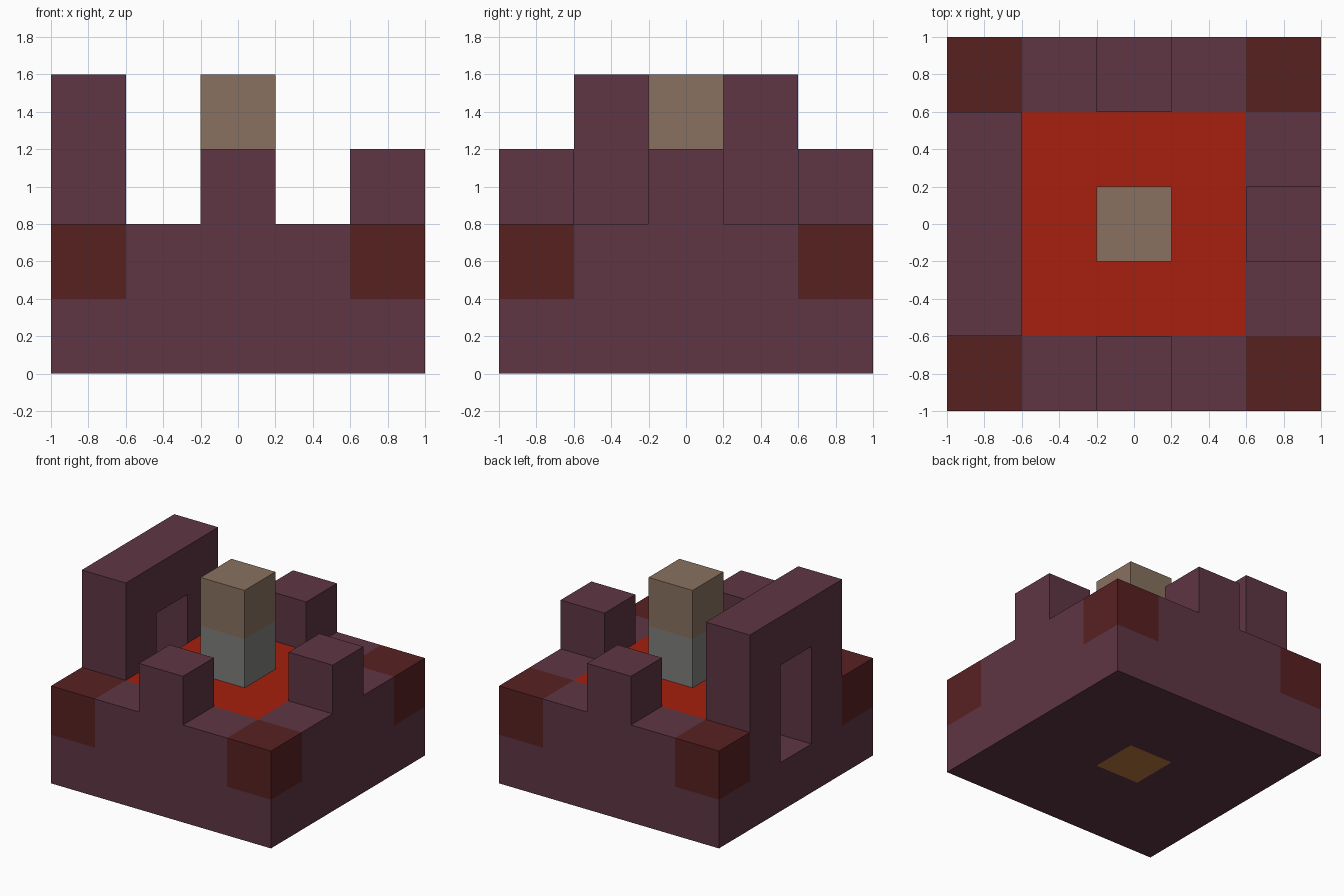
import bpy
import bmesh
from mathutils import Vector

CELL = 0.4

cube = bpy.data.objects.get("Cube")
if cube:
    bpy.data.objects.remove(cube, do_unlink=True)


def linear(c):
    c /= 255
    return c / 12.92 if c <= 0.04045 else ((c + 0.055) / 1.055) ** 2.4


def material(name, rgb):
    colour = [linear(c) for c in rgb] + [1]
    mat = bpy.data.materials.new(name)
    mat.use_nodes = True
    mat.diffuse_color = colour
    bsdf = mat.node_tree.nodes["Principled BSDF"]
    bsdf.inputs["Base Color"].default_value = colour
    bsdf.inputs["Roughness"].default_value = 0.9
    return mat


PLUM = material("plum stone", (94, 53, 68))
MAROON = material("maroon corner", (88, 33, 33))
RED = material("red floor", (166, 32, 14))
TAN = material("tan cap", (136, 113, 96))
GREY = material("grey stone", (126, 128, 125))
OCHRE = material("ochre core", (188, 120, 62))

DIRECTIONS = [Vector(d) for d in
              ((1, 0, 0), (-1, 0, 0), (0, 1, 0), (0, -1, 0), (0, 0, 1), (0, 0, -1))]


def block_part(name, cells, colour_of):
    """Outer shell of a set of grid cells, coloured cell by cell."""
    bm = bmesh.new()
    mats = []
    for cell in sorted(cells):
        mat = colour_of(*cell)
        if mat not in mats:
            mats.append(mat)
        centre = Vector(cell) + Vector((0, 0, 0.5))
        for n in DIRECTIONS:
            if tuple(int(a + b) for a, b in zip(cell, n)) in cells:
                continue
            u = Vector((n.y, n.z, n.x))
            v = n.cross(u)
            corners = [centre + (n + u * a + v * b) / 2
                       for a, b in ((1, 1), (-1, 1), (-1, -1), (1, -1))]
            face = bm.faces.new([bm.verts.new(p * CELL) for p in corners])
            face.material_index = mats.index(mat)
    bmesh.ops.remove_doubles(bm, verts=bm.verts, dist=0.001)
    # Merge flat neighbours that share a colour
    bmesh.ops.dissolve_limit(bm, angle_limit=0.01, verts=bm.verts, edges=bm.edges,
                             delimit={'MATERIAL'})
    mesh = bpy.data.meshes.new(name)
    bm.to_mesh(mesh)
    bm.free()
    for mat in mats:
        mesh.materials.append(mat)
    obj = bpy.data.objects.new(name, mesh)
    bpy.context.collection.objects.link(obj)
    return obj


def base_colour(x, y, z):
    if z == 0:
        return OCHRE if x == y == 0 else PLUM
    if abs(x) == abs(y) == 2:
        return MAROON
    return RED if max(abs(x), abs(y)) < 2 else PLUM


def plum(x, y, z):
    return PLUM


# Square base, with a notch under the archway
span = range(-2, 3)
base = {(x, y, z) for x in span for y in span for z in range(2)}
base.remove((-2, 0, 1))
block_part("base", base, base_colour)

# Archway along one side
arch = {(-2, y, z) for y in (-1, 0, 1) for z in (2, 3)}
arch.remove((-2, 0, 2))
block_part("archway", arch, plum)

# Battlement blocks on the other three sides
for side, x, y in (("front", 0, -2), ("back", 0, 2), ("left", 2, 0)):
    block_part(side + "_battlement", {(x, y, 2)}, plum)

# Central pillar
block_part("pillar", {(0, 0, 2), (0, 0, 3)},
           lambda x, y, z: GREY if z == 2 else TAN)
